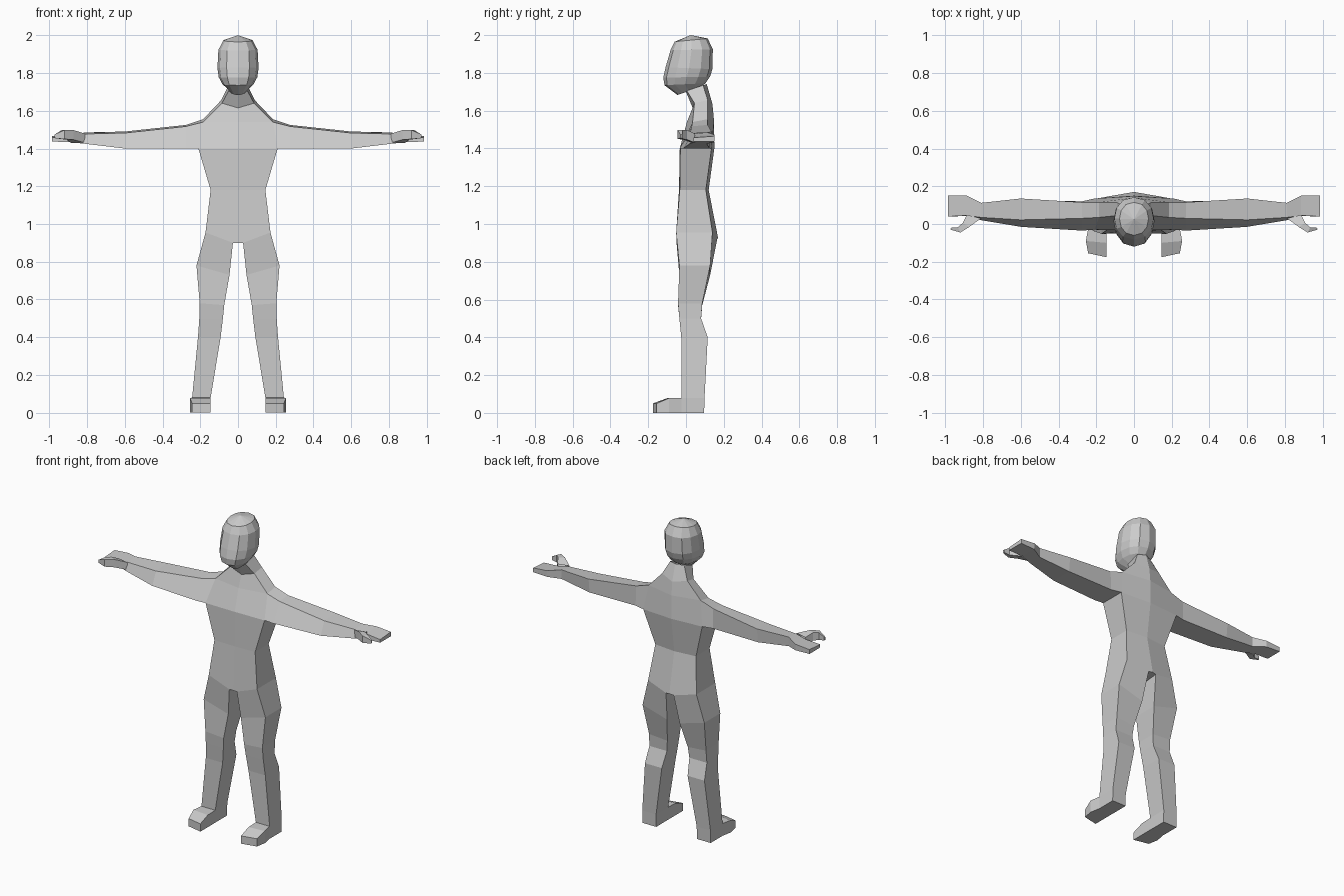
import bpy, bmesh, math

cube = bpy.data.objects.get("Cube")
if cube:
    bpy.data.objects.remove(cube, do_unlink=True)

grey = bpy.data.materials.new("plain grey")
grey.use_nodes = True
COLOUR = (0.6, 0.6, 0.6, 1.0)
grey.diffuse_color = COLOUR
grey.node_tree.nodes["Principled BSDF"].inputs["Base Color"].default_value = COLOUR


def skin(bm, rings, closed=True, skip=(), cap_end=False):
    """Bridge successive rings of points; skip holds (ring, side) pairs to leave open."""
    vs = [[bm.verts.new(p) for p in r] for r in rings]
    n = len(rings[0])
    for i in range(len(vs) - 1):
        for k in range(n if closed else n - 1):
            if (i, k) not in skip:
                j = (k + 1) % n
                bm.faces.new((vs[i][k], vs[i][j], vs[i + 1][j], vs[i + 1][k]))
    if cap_end:
        bm.faces.new(vs[-1])


def finish(bm, name, mirror):
    bmesh.ops.remove_doubles(bm, verts=bm.verts, dist=0.0005)
    bmesh.ops.recalc_face_normals(bm, faces=bm.faces)
    mesh = bpy.data.meshes.new(name)
    bm.to_mesh(mesh)
    bm.free()
    mesh.materials.append(grey)
    ob = bpy.data.objects.new(name, mesh)
    bpy.context.collection.objects.link(ob)
    if mirror:
        m = ob.modifiers.new("mirror", 'MIRROR')
        m.use_clip = True
        m.merge_threshold = 0.0005
    return ob


# ---- Body: left half, mirrored ----
bm = bmesh.new()

# Torso rows: front centre, front side, back side, back centre
hip = [(0, -.05, .9), (.172, -.052, .955), (.172, .14, .955), (0, .17, .925)]
waist = [(0, -.037, 1.18), (.145, -.033, 1.18), (.145, .105, 1.18), (0, .12, 1.18)]
chest = [(0, -.033, 1.4), (.21, -.03, 1.4), (.21, .135, 1.4), (0, .15, 1.4)]
shoulder = [(0, .005, 1.54), (.185, .035, 1.54), (.185, .115, 1.555), (0, .148, 1.55)]
collar = [(0, .035, 1.615), (.085, .045, 1.64), (.09, .115, 1.655), (0, .14, 1.635)]
neck = [(0, .0, 1.70), (.05, .005, 1.705), (.05, .09, 1.735), (0, .11, 1.74)]
skin(bm, [waist, chest, shoulder, collar, neck], closed=False, skip={(1, 1)})

# Pelvis, with a narrow crotch strip between the legs
front_in, back_in = (.027, -.05, .9), (.027, .165, .92)
for pts in ([hip[0], front_in, hip[1], waist[1], waist[0]],
            [hip[1], hip[2], waist[2], waist[1]],
            [hip[2], back_in, hip[3], waist[3], waist[2]],
            [hip[0], front_in, back_in, hip[3]]):
    bm.faces.new([bm.verts.new(p) for p in pts])

# Leg: inner x, outer x, inner z, outer z, front y, back y
leg = [[front_in, hip[1], hip[2], back_in]]
for xi, xo, zi, zo, yf, yb in [(.045, .22, .73, .78, -.035, .128),
                               (.073, .203, .57, .58, -.042, .086),
                               (.08, .205, .5, .5, -.035, .08),
                               (.092, .212, .4, .4, -.025, .115),
                               (.145, .243, .08, .08, -.025, .098),
                               (.145, .243, 0, 0, -.025, .096)]:
    leg.append([(xi, yf, zi), (xo, yf, zo), (xo, yb, zo), (xi, yb, zi)])
skin(bm, leg, skip={(5, 0)}, cap_end=True)

# Foot: y at inner and outer edge, outer x, top z
foot = [[(.145, yi, 0), (xo, yo, 0), (xo, yo, zt), (.145, yi, zt)]
        for yi, yo, xo, zt in [(-.025, -.025, .243, .08),
                               (-.1, -.09, .255, .078),
                               (-.176, -.155, .243, .05)]]
skin(bm, foot, cap_end=True)

# Arm: x, bottom z, top z, then y at front bottom, front top, back top, back bottom
arm = [[chest[1], shoulder[1], shoulder[2], chest[2]]]
for x, zb, zt, fb, ft, bt, bb in [(.275, 1.4, 1.525, -.035, .03, .115, .12),
                                  (.6, 1.4, 1.49, -.015, .022, .135, .125),
                                  (.81, 1.425, 1.485, .02, .035, .112, .11),
                                  (.885, 1.433, 1.473, .042, .045, .15, .148),
                                  (.985, 1.437, 1.465, .04, .04, .15, .15)]:
    arm.append([(x, fb, zb), (x, ft, zt - .008), (x, bt, zt), (x, bb, zb)])
skin(bm, arm, cap_end=True)

# Thumb: outer xy, inner xy, bottom z, top z
thumb = [[(ox, oy, zb), (ox, oy, zt), (ix, iy, zt), (ix, iy, zb)]
         for ox, oy, ix, iy, zb, zt in [(.81, .03, .885, .048, 1.43, 1.478),
                                        (.872, -.015, .908, .005, 1.447, 1.498),
                                        (.92, -.045, .935, -.018, 1.45, 1.497),
                                        (.972, -.03, .97, -.02, 1.455, 1.475)]]
skin(bm, thumb, cap_end=True)
finish(bm, "body", True)

# ---- Head: stacked tilted rings ----
bm = bmesh.new()
SIDES = 12
rings = []
# half width, front y, back y, front z, back z
for hw, yf, yb, zf, zb in [(.04, -.045, .075, 1.683, 1.725),
                           (.082, -.114, .103, 1.735, 1.745),
                           (.102, -.12, .127, 1.775, 1.78),
                           (.109, -.108, .14, 1.83, 1.82),
                           (.104, -.082, .142, 1.92, 1.925),
                           (.077, -.06, .115, 1.965, 1.982)]:
    ring = []
    for k in range(SIDES):
        a = 2 * math.pi * k / SIDES
        s, c = math.sin(a), math.cos(a)
        t = (1 - c) / 2                      # 0 at the face, 1 at the back
        ring.append((hw * math.copysign(abs(s) ** .85, s), yf + (yb - yf) * t, zf + (zb - zf) * t))
    rings.append(ring)
rings.append([(0, .025, 2.0)] * SIDES)       # crown
vs = [[bm.verts.new(p) for p in r] for r in rings[:-1]]
crown = bm.verts.new(rings[-1][0])
for k in range(SIDES):
    j = (k + 1) % SIDES
    for lo, hi in zip(vs, vs[1:]):
        bm.faces.new((lo[k], lo[j], hi[j], hi[k]))
    bm.faces.new((vs[-1][k], vs[-1][j], crown))
bm.faces.new(vs[0])
finish(bm, "head", False)
